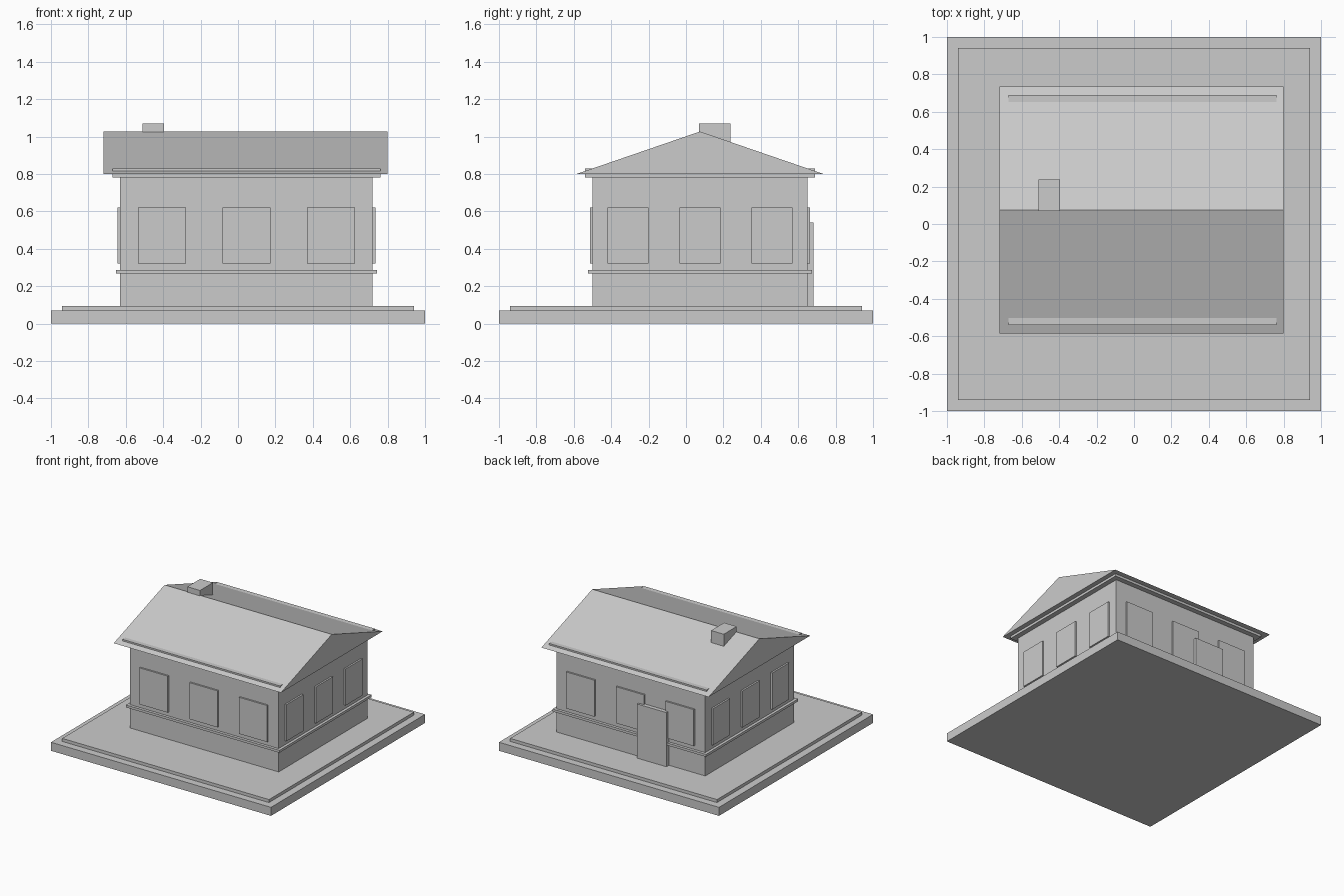
import bpy

if "Cube" in bpy.data.objects:
    bpy.data.objects.remove(bpy.data.objects["Cube"], do_unlink=True)

# One plain grey for the whole building
grey = bpy.data.materials.new("plain_grey")
grey.use_nodes = True
grey.diffuse_color = (0.6, 0.6, 0.6, 1)
grey.node_tree.nodes["Principled BSDF"].inputs["Base Color"].default_value = grey.diffuse_color


def add_mesh(name, verts, faces):
    mesh = bpy.data.meshes.new(name)
    mesh.from_pydata(verts, [], faces)
    mesh.materials.append(grey)
    obj = bpy.data.objects.new(name, mesh)
    bpy.context.collection.objects.link(obj)
    return obj


def box(name, xs, ys, zs):
    verts = [(x, y, z) for z in zs for x, y in
             ((xs[0], ys[0]), (xs[1], ys[0]), (xs[1], ys[1]), (xs[0], ys[1]))]
    sides = [(i, (i + 1) % 4, (i + 1) % 4 + 4, i + 4) for i in range(4)]
    return add_mesh(name, verts, [(3, 2, 1, 0), (4, 5, 6, 7)] + sides)


# House walls, used to place everything else
X0, X1, Y0, Y1 = -0.63, 0.72, -0.5, 0.65
CX, CY = (X0 + X1) / 2, (Y0 + Y1) / 2


def ring(name, grow, zs):
    """Slab that stands out from the walls on all sides."""
    box(name, (X0 - grow, X1 + grow), (Y0 - grow, Y1 + grow), zs)


# Ground slabs
box("ground_slab", (-1, 1), (-1, 1), (0, 0.07))
box("upper_slab", (-0.94, 0.94), (-0.94, 0.94), (0.07, 0.095))

# Walls, sill band and cornice
ring("walls", 0, (0.095, 0.79))
ring("sill_band", 0.023, (0.267, 0.287))
ring("cornice", 0.041, (0.78, 0.828))

# Gabled roof with its ridge along x
RX0, RX1, RY0, RY1 = -0.72, 0.8, -0.585, 0.735
profile = [(RY0, 0.8), (RY1, 0.8), (CY, 1.027)]
add_mesh("roof", [(x, y, z) for x in (RX0, RX1) for y, z in profile],
         [(0, 2, 1), (3, 4, 5), (0, 1, 4, 3), (1, 2, 5, 4), (2, 0, 3, 5)])

# Chimney on the back slope
box("chimney", (-0.51, -0.395), (0.07, 0.238), (0.9, 1.07))

# Three window panels on each wall
OUT, IN = 0.014, 0.01
WZ = (0.32, 0.62)
for i in (-1, 0, 1):
    x, y = CX + i * 0.452, CY + i * 0.385
    wx, wy = (x - 0.128, x + 0.128), (y - 0.11, y + 0.11)
    box("front_window", wx, (Y0 - OUT, Y0 + IN), WZ)
    box("back_window", wx, (Y1 - IN, Y1 + OUT), WZ)
    box("right_window", (X0 - OUT, X0 + IN), wy, WZ)
    box("left_window", (X1 - IN, X1 + OUT), wy, WZ)

# Back door
box("back_door", (-0.3, -0.035), (Y1 - IN, 0.683), (0.095, 0.54))
